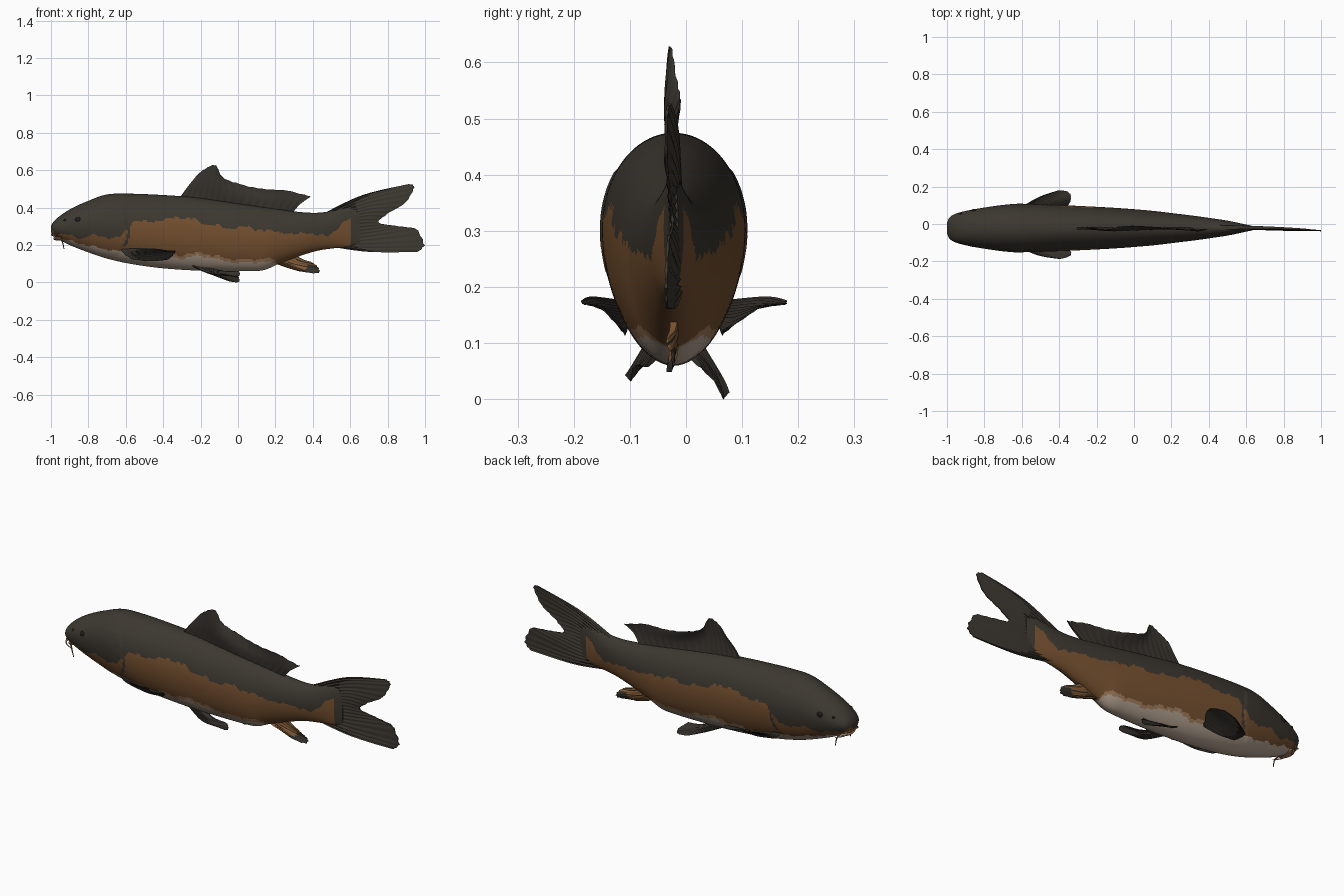
import bpy, bmesh, math, random
from mathutils import Vector

if "Cube" in bpy.data.objects:
    bpy.data.objects.remove(bpy.data.objects["Cube"])

random.seed(4)
CY = -0.022  # body centre line


def material(name, rgb):
    m = bpy.data.materials.new(name)
    m.diffuse_color = (*rgb, 1)
    m.use_nodes = True
    m.node_tree.nodes["Principled BSDF"].inputs["Base Color"].default_value = m.diffuse_color
    return m


DARK = material("dark olive", (0.046, 0.039, 0.030))
BROWN = material("copper brown", (0.178, 0.080, 0.029))
TAN = material("flank tan", (0.36, 0.20, 0.105))
CREAM = material("belly cream", (0.46, 0.365, 0.285))
FIN = material("fin charcoal", (0.036, 0.031, 0.025))
AMBER = material("fin amber", (0.235, 0.108, 0.036))
BLACK = material("eye black", (0.014, 0.012, 0.011))


def smooth(pts, t):
    """Catmull-Rom sample of a point list, t from 0 to 1."""
    n = len(pts) - 1
    s = min(max(t, 0), 1) * n
    i = min(int(s), n - 1)
    f = s - i
    a, b, c, d = (Vector(pts[min(max(k, 0), n)]) for k in (i - 1, i, i + 1, i + 2))
    return b + 0.5 * f * ((c - a) + f * ((2 * a - 5 * b + 4 * c - d) + f * (3 * (b - c) + d - a)))


def level(table, x):
    """Piecewise linear height along the body."""
    for (x0, z0), (x1, z1) in zip(table, table[1:]):
        if x <= x1:
            return z0 + (z1 - z0) * (x - x0) / (x1 - x0)
    return table[-1][1]


def finish(name, bm, mats, angle=50):
    bmesh.ops.recalc_face_normals(bm, faces=bm.faces[:])
    me = bpy.data.meshes.new(name)
    bm.to_mesh(me)
    bm.free()
    ob = bpy.data.objects.new(name, me)
    bpy.context.collection.objects.link(ob)
    for m in mats:
        me.materials.append(m)
    bpy.ops.object.select_all(action='DESELECT')
    ob.select_set(True)
    bpy.context.view_layer.objects.active = ob
    bpy.ops.object.shade_smooth_by_angle(angle=math.radians(angle))
    return ob


# Body: x, top, bottom, half width
STATIONS = [(-1.0, .300, .268, .028), (-.985, .325, .247, .058), (-.95, .357, .225, .078),
            (-.89, .395, .195, .094), (-.80, .436, .160, .110), (-.70, .470, .127, .123),
            (-.58, .474, .100, .128), (-.42, .468, .077, .124), (-.24, .455, .064, .116),
            (-.08, .433, .060, .107), (.06, .413, .060, .096), (.14, .401, .066, .088),
            (.22, .390, .100, .078), (.32, .377, .137, .066), (.42, .372, .168, .052),
            (.51, .383, .182, .038), (.59, .400, .190, .021), (.65, .395, .210, .008)]
UPPER = [(-1, .28), (-.96, .262), (-.9, .25), (-.84, .235), (-.79, .25), (-.72, .245), (-.66, .235),
         (-.63, .245), (-.605, .265), (-.585, .30), (-.56, .325), (-.45, .325), (-.32, .350),
         (-.24, .338), (-.2, .318), (-.12, .305), (-.08, .29), (.06, .295), (.12, .28), (.22, .27),
         (.3, .255), (.36, .268), (.42, .25), (.48, .25), (.53, .285), (.57, .32), (.6, .345)]
LOWER = [(-1, .24), (-.9, .222), (-.75, .185), (-.62, .163), (-.5, .145), (-.32, .128), (-.2, .145),
         (-.1, .12), (0, .103), (.13, .112), (.2, .105), (.23, 0), (1, 0)]


def body():
    bm = bmesh.new()
    nl, nr = 260, 112
    rings = []
    for i in range(nl + 1):
        x, top, bot, hw = smooth(STATIONS, i / nl)
        mid = bot + (top - bot) * 0.54
        ring = []
        for j in range(nr):
            a = 2 * math.pi * j / nr
            c, s = math.cos(a), math.sin(a)
            z = mid + s * ((top - mid) if s > 0 else (mid - bot))
            w = hw * c
            # gill cover: a raised flap that drops away at its rear edge
            edge = -.595 - 1.6 * (z - .28) ** 2 * (2 if z < .28 else 1)
            d = edge - x
            if 0 < d < .14 and .15 < z < .41:
                w *= 1 + .03 * (1 - d / .14)
            ring.append(bm.verts.new((x, CY + w, z)))
        rings.append(ring)
    for a, b in zip(rings, rings[1:]):
        for j in range(nr):
            k = (j + 1) % nr
            bm.faces.new((a[j], a[k], b[k], b[j]))
    bm.faces.new(rings[0])
    bm.faces.new(rings[-1])
    # Back, flank and belly colours follow wavy height lines
    for f in bm.faces:
        x, y, z = f.calc_center_median()
        jag = .005 * math.sin(47 * x) + .004 * math.sin(113 * x + 1)
        low = level(LOWER, x) + jag * .8
        # dark crease behind the gill cover
        gill = -.59 - 3.2 * (z - .28) ** 2
        if x > .605 or z > level(UPPER, x) + jag or (0 < x - gill < .014 and z > .19):
            f.material_index = 0
        elif z < low:
            f.material_index = 3
        elif z < low + .016 and -.4 < x < .22:
            f.material_index = 2
        else:
            f.material_index = 1
    return finish("body", bm, [DARK, BROWN, TAN, CREAM])


def fin(name, rows, normal, rays, thick=.006, wave=.006, ragged=.06, mats=(FIN,), rule=None):
    """Ribbed membrane lofted through rows running from root to tip."""
    bm = bmesh.new()
    nu, nv = rays * 4, 14
    normal = Vector(normal).normalized()
    cut = [random.uniform(0, ragged) for _ in range(rays + 1)]
    sheets = {1: [], -1: []}
    for i in range(nu + 1):
        u = i / nu
        spine = [smooth(r, u) for r in rows]
        ridge = .5 + .5 * math.cos(2 * math.pi * u * rays)
        reach = 1 - cut[int(u * rays)] - ragged * .5 * (1 - ridge)
        for side in sheets:
            line = []
            for j in range(nv + 1):
                v = j / nv
                p = smooth(spine, v * reach)
                bend = wave * v * math.sin(9 * u + 3 * v)
                t = thick * (1 - .75 * v) * (.45 + .55 * ridge)
                line.append(bm.verts.new(p + normal * (bend + side * t)))
            sheets[side].append(line)

    def quad(a, b, c, d, u, v):
        f = bm.faces.new((a, b, c, d))
        if rule:
            f.material_index = rule(u, v)
    for s in sheets.values():
        for i in range(nu):
            for j in range(nv):
                quad(s[i][j], s[i + 1][j], s[i + 1][j + 1], s[i][j + 1], i / nu, j / nv)
    p, q = sheets[1], sheets[-1]
    for i in range(nu):
        for j in (0, nv):
            quad(p[i][j], p[i + 1][j], q[i + 1][j], q[i][j], i / nu, j / nv)
    for j in range(nv):
        for i in (0, nu):
            quad(p[i][j], p[i][j + 1], q[i][j + 1], q[i][j], i / nu, j / nv)
    return finish(name, bm, mats, 60)


def ball(name, centre, size, mat):
    bm = bmesh.new()
    bmesh.ops.create_uvsphere(bm, u_segments=24, v_segments=12, radius=1)
    bmesh.ops.scale(bm, vec=size, verts=bm.verts)
    bmesh.ops.translate(bm, vec=centre, verts=bm.verts)
    finish(name, bm, [mat])


def flat(pts, y):
    return [(x, y, z) for x, z in pts]


body()

# Dorsal fin: tall front lobe and a long low trailing part
fin("dorsal_fin", [
    flat([(-.32, .44), (-.24, .44), (-.16, .43), (-.08, .42), (.02, .40), (.12, .39), (.22, .375), (.29, .37)], CY),
    flat([(-.27, .51), (-.21, .52), (-.14, .52), (-.06, .49), (.05, .46), (.15, .445), (.26, .435), (.335, .42)], CY - .008),
    flat([(-.22, .572), (-.175, .610), (-.118, .628), (-.08, .565), (.02, .525), (.14, .50), (.28, .49), (.395, .462)], CY + .002)],
    (0, 1, 0), 17, thick=.007, wave=.010)

# Forked tail fin
fin("tail_fin", [
    flat([(.46, .37), (.50, .33), (.52, .28), (.52, .235), (.50, .19)], CY + .004),
    flat([(.67, .468), (.68, .40), (.655, .32), (.68, .24), (.70, .163)], CY),
    flat([(.925, .528), (.945, .505), (.90, .425), (.80, .365), (.755, .320), (.85, .302),
          (.96, .283), (1.005, .205), (.965, .162)], -.03)],
    (0, 1, 0), 18, thick=.012, wave=.006, ragged=.03, mats=(DARK,))

# Anal fin: amber with dark rays toward the tip
fin("anal_fin", [
    flat([(.17, .115), (.22, .125), (.30, .15)], CY),
    flat([(.24, .085), (.28, .095), (.35, .122)], CY),
    flat([(.33, .058), (.435, .045), (.435, .080), (.39, .110)], CY - .006)],
    (0, 1, 0), 8, thick=.008, wave=.006, mats=(AMBER, FIN),
    rule=lambda u, v: 1 if (v > .75 and u < .7) or (v > .3 and int(u * 32) % 8 in (2, 3)) else 0)

# Paired fins, built once per side
for s, tag in ((1, "left"), (-1, "right")):
    def pt(x, w, z):
        return (x, CY + s * w, z)
    r = 0 if s > 0 else .038
    fin("pectoral_fin_" + tag, [
        [pt(-.62, .100, .172), pt(-.60, .095, .150), pt(-.57, .080, .130)],
        [pt(-.51, .165 - r * .5, .178), pt(-.49, .130 - r * .3, .158), pt(-.47, .085, .118)],
        [pt(-.40, .203 - r, .174), pt(-.345, .190 - r, .170), pt(-.335, .150 - r * .6, .160),
         pt(-.37, .088, .125)]],
        (0, -.35 * s, 1), 10, thick=.006, wave=.003, ragged=.03)
    out, low = (.098, .002) if s > 0 else (.086, .034)
    fin("pelvic_fin_" + tag, [
        [pt(-.27, .045, .100), pt(-.23, .035, .090), pt(-.18, .022, .085)],
        [pt(-.15, .078, .045), pt(-.13, .064, .054), pt(-.10, .045, .064)],
        [pt(-.06, out, low + .008), pt(.005, out - .008, low), pt(.005, out - .02, low + .025),
         pt(-.03, .052, .060)]],
        (0, s, .8), 8, thick=.006, wave=.004, ragged=.03)

    # Eye and nostril, set into the side of the head
    ball("eye_" + tag, pt(-.855, .092, .335), (.017, .010, .015), BLACK)
    ball("nostril_" + tag, pt(-.925, .074, .332), (.009, .008, .006), BLACK)

    # Barbels at the mouth corners
    for n, (path, mat) in enumerate((
            ([(-.955, .055, .243), (-.94, .066, .22), (-.93, .064, .178)], BROWN),
            ([(-.985, .045, .25), (-.975, .062, .238), (-.935, .075, .226)], CREAM))):
        cu = bpy.data.curves.new("barbel", 'CURVE')
        cu.dimensions = '3D'
        cu.bevel_depth = .005
        cu.bevel_resolution = 2
        cu.use_fill_caps = True
        sp = cu.splines.new('POLY')
        sp.points.add(8)
        for i in range(9):
            sp.points[i].co = (*smooth([pt(*p) for p in path], i / 8), 1)
            sp.points[i].radius = 1 - .08 * i
        cu.materials.append(mat)
        bpy.context.collection.objects.link(bpy.data.objects.new(f"barbel_{tag}_{n}", cu))

# Lips: two flattened pads around the mouth opening
ball("upper_lip", (-.972, CY, .255), (.028, .056, .011), BROWN)
ball("lower_lip", (-.958, CY, .234), (.030, .052, .011), TAN)
